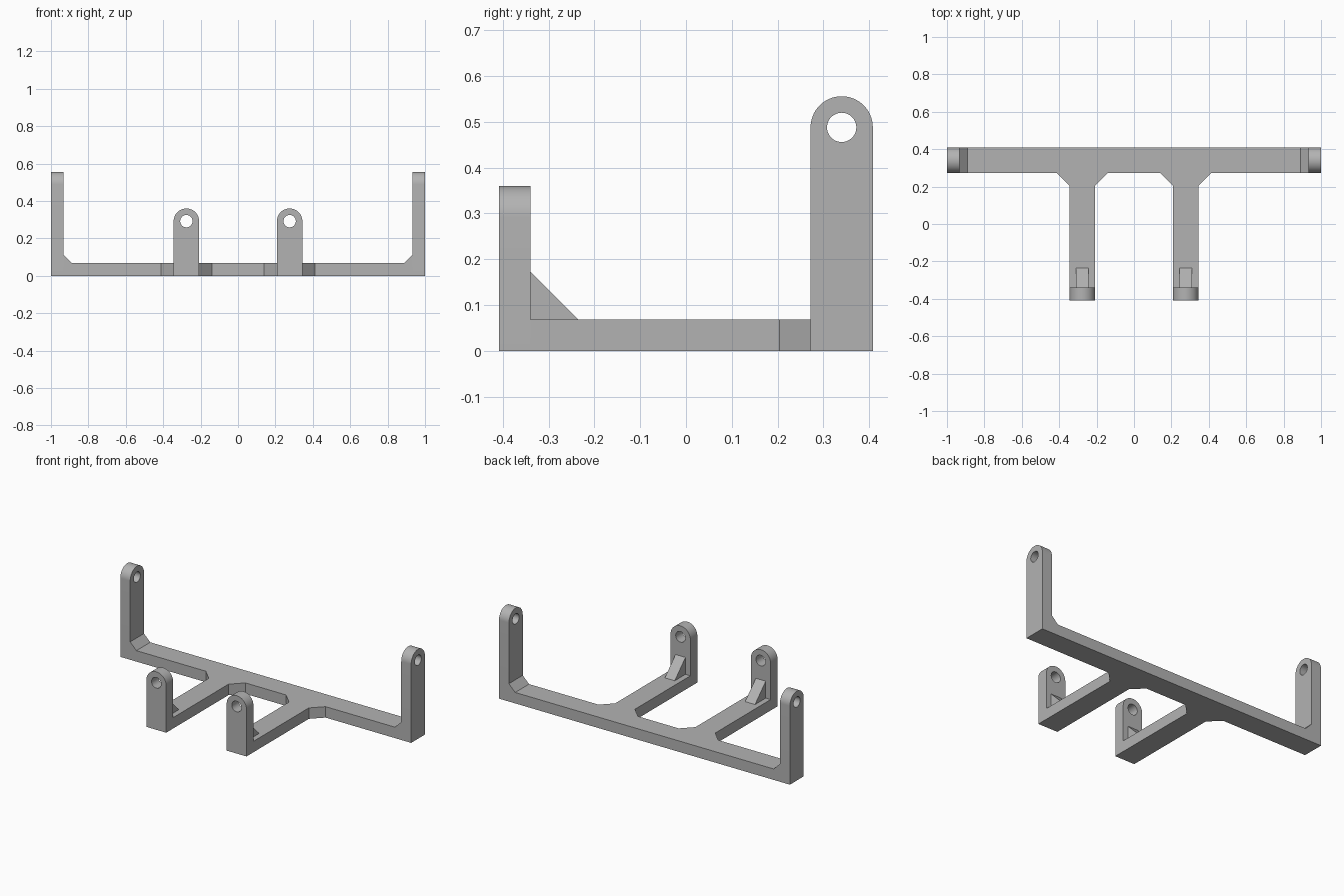
import bpy, bmesh
from math import sin, cos, pi
from mathutils import Vector, Matrix

if "Cube" in bpy.data.objects:
    bpy.data.objects.remove(bpy.data.objects["Cube"], do_unlink=True)

grey = bpy.data.materials.new("plain grey")
grey.use_nodes = True
colour = (0.45, 0.45, 0.45, 1)
grey.diffuse_color = colour
grey.node_tree.nodes["Principled BSDF"].inputs["Base Color"].default_value = colour

T = 0.068            # stock thickness
W = 2 * T            # bar width
BACK = 0.408         # rear face of the crossbar
BAR = BACK - W       # front face of the crossbar
ARM = 0.276          # arm centre line
LUG = -BACK + T      # rear face of the front lugs

# Profile plane (u, v) and extrusion direction mapped to world axes
PLAN = Matrix(((1, 0, 0), (0, 1, 0), (0, 0, 1)))
FRONT = Matrix(((1, 0, 0), (0, 0, 1), (0, 1, 0)))
SIDE = Matrix(((0, 0, 1), (1, 0, 0), (0, 1, 0)))


def prism(name, loops, axes, start, depth, smooth=False):
    """Extrude an outline, with any hole loops, between two planes."""
    bm = bmesh.new()
    edges = []
    for loop in loops:
        verts = [bm.verts.new(axes @ Vector((u, v, start))) for u, v in loop]
        edges += [bm.edges.new((a, b)) for a, b in zip(verts, verts[1:] + verts[:1])]
    if len(loops) == 1:
        bm.faces.new(bm.verts)
    else:
        bmesh.ops.triangle_fill(bm, edges=edges, use_beauty=True)
    caps = bm.faces[:]
    new = bmesh.ops.extrude_face_region(bm, geom=caps, use_keep_orig=True)["geom"]
    bmesh.ops.translate(bm, vec=axes @ Vector((0, 0, depth)),
                        verts=[g for g in new if isinstance(g, bmesh.types.BMVert)])
    bmesh.ops.recalc_face_normals(bm, faces=bm.faces)
    mesh = bpy.data.meshes.new(name)
    bm.to_mesh(mesh)
    bm.free()
    mesh.materials.append(grey)
    obj = bpy.data.objects.new(name, mesh)
    bpy.context.collection.objects.link(obj)
    if smooth:
        bpy.ops.object.select_all(action="DESELECT")
        obj.select_set(True)
        bpy.context.view_layer.objects.active = obj
        bpy.ops.object.shade_smooth_by_angle(angle=pi / 6)
    return obj


def lug(name, centre, height, hole, axes, start):
    """Round-topped upright with a pin hole."""
    z = height - T
    outline = [(centre - T, 0), (centre + T, 0)]
    outline += [(centre + T * cos(pi * i / 32), z + T * sin(pi * i / 32)) for i in range(33)]
    pin = [(centre + hole * cos(pi * i / 24), z + hole * sin(pi * i / 24)) for i in range(48)]
    return prism(name, [outline, pin], axes, start, T, True)


# Crossbar and both forward arms, with chamfered inner corners
half = [(1 - T, BACK), (1 - T, BAR),
        (ARM + W, BAR), (ARM + T, BAR - T), (ARM + T, LUG),
        (ARM - T, LUG), (ARM - T, BAR - T), (ARM - W, BAR)]
frame = half + [(-x, y) for x, y in reversed(half)]
prism("base_frame", [frame], PLAN, 0, T)

for side, s in (("left", 1), ("right", -1)):
    # End upright and its small corner fillet
    lug(side + "_end_upright", BACK - T, 0.556, 0.032, SIDE, 1 - T if s > 0 else -1)
    inner, c = 1 - T, 0.043
    prism(side + "_corner_fillet",
          [[(s * inner, T), (s * (inner - c), T), (s * inner, T + c)]], FRONT, BAR, W)
    # Front lug and its triangular gusset
    lug(side + "_front_lug", s * ARM, 0.36, 0.033, FRONT, -BACK)
    prism(side + "_gusset", [[(LUG, T), (LUG + 0.105, T), (LUG, T + 0.105)]],
          SIDE, s * ARM - T / 2, T)
